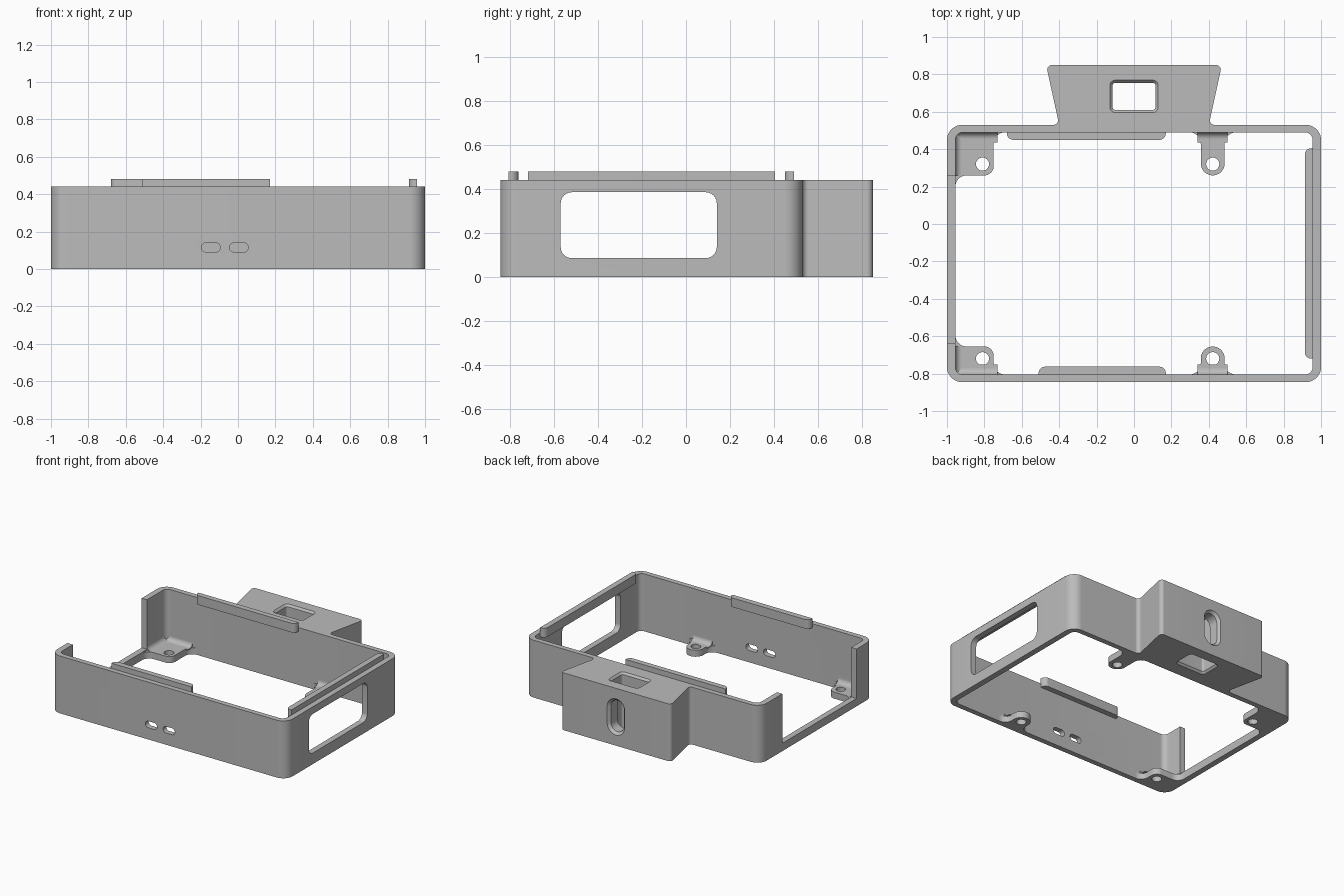
import bpy
import bmesh
import math
from mathutils import Vector

cube = bpy.data.objects.get("Cube")
if cube:
    bpy.data.objects.remove(cube)

grey = bpy.data.materials.new("plain_grey")
grey.use_nodes = True
grey.diffuse_color = (0.5, 0.5, 0.5, 1)
grey.node_tree.nodes["Principled BSDF"].inputs["Base Color"].default_value = (0.5, 0.5, 0.5, 1)

HEIGHT, BAR, BOSS = 0.44, 0.06, 0.05
SIDE, FRONT, BACK = 0.955, -0.805, 0.49      # inner wall faces
OUT_FRONT, OUT_BACK, REAR = -0.845, 0.53, 0.85


def rounded(corners, steps=8):
    """Outline from (u, v, radius) corners, convex or concave."""
    pts = []
    n = len(corners)
    for i, (u, v, r) in enumerate(corners):
        p = Vector((u, v))
        if r == 0:
            pts.append(p)
            continue
        a = (Vector(corners[i - 1][:2]) - p).normalized()
        b = (Vector(corners[(i + 1) % n][:2]) - p).normalized()
        half = a.angle(b) / 2
        centre = p + (a + b).normalized() * r / math.sin(half)
        start = p + a * r / math.tan(half) - centre
        end = p + b * r / math.tan(half) - centre
        for k in range(steps + 1):
            pts.append(centre + start.lerp(end, k / steps).normalized() * r)
    return [p for i, p in enumerate(pts) if (p - pts[i - 1]).length > 1e-4]


def box(u0, u1, v0, v1, r=0):
    return rounded([(u0, v0, r), (u1, v0, r), (u1, v1, r), (u0, v1, r)])


def prism(name, outline, lo, hi, axis="z", far=None):
    """Extrude an outline along an axis; far gives a different end outline."""
    place = {"x": lambda p, w: (w, p.x, p.y),
             "y": lambda p, w: (p.x, w, p.y),
             "z": lambda p, w: (p.x, p.y, w)}[axis]
    bm = bmesh.new()
    a = [bm.verts.new(place(p, lo)) for p in outline]
    b = [bm.verts.new(place(p, hi)) for p in far or outline]
    bm.faces.new(a)
    bm.faces.new(b[::-1])
    for i in range(len(a)):
        bm.faces.new((a[i - 1], b[i - 1], b[i], a[i]))
    bmesh.ops.recalc_face_normals(bm, faces=bm.faces)
    mesh = bpy.data.meshes.new(name)
    bm.to_mesh(mesh)
    bm.free()
    mesh.materials.append(grey)
    obj = bpy.data.objects.new(name, mesh)
    bpy.context.collection.objects.link(obj)
    return obj


def activate(obj):
    bpy.ops.object.select_all(action="DESELECT")
    obj.select_set(True)
    bpy.context.view_layer.objects.active = obj


def cut(obj, *args, **kw):
    """Subtract a prism from an object."""
    cutter = prism("cutter", *args, **kw)
    cutter.hide_render = True
    activate(obj)
    mod = obj.modifiers.new("cut", "BOOLEAN")
    mod.operation = "DIFFERENCE"
    mod.solver = "EXACT"
    mod.object = cutter
    bpy.ops.object.modifier_apply(modifier=mod.name)
    bpy.data.objects.remove(cutter)


def smooth(obj):
    activate(obj)
    bpy.ops.object.shade_smooth_by_angle(angle=math.radians(30))


# Frame walls together with the flared rear block
frame = prism("frame", rounded([
    (-1, OUT_FRONT, 0.08), (1, OUT_FRONT, 0.08), (1, OUT_BACK, 0.08),
    (0.4, OUT_BACK, 0.025), (0.47, REAR, 0.025), (-0.47, REAR, 0.025),
    (-0.4, OUT_BACK, 0.025), (-1, OUT_BACK, 0.08)]), 0, HEIGHT)
cut(frame, box(-SIDE, SIDE, FRONT, BACK, 0.04), -0.1, 0.6)

# Window in one side, open bay in the other
cut(frame, box(-0.57, 0.14, 0.085, 0.385, 0.05), 0.9, 1.1, axis="x")
cut(frame, box(-0.64, 0.26, BAR, 0.6), -1.1, -0.9, axis="x")

# Two small slots through the front wall
for x in (-0.145, 0.005):
    cut(frame, box(x - 0.05, x + 0.05, 0.09, 0.14, 0.0249), -0.9, -0.75, axis="y")

# Vertical passage through the rear block with eased mouths
hole = box(-0.115, 0.115, 0.61, 0.755, 0.015)
mouth = box(-0.13, 0.13, 0.595, 0.77, 0.03)
cut(frame, hole, -0.1, 0.6)
cut(frame, hole, HEIGHT - 0.015, HEIGHT + 0.001, far=mouth)
cut(frame, mouth, -0.001, 0.015, far=hole)

# Upright slot from the rear face into the passage
slot = box(-0.055, 0.055, 0.1, 0.34, 0.0549)
slot_mouth = box(-0.075, 0.075, 0.08, 0.36, 0.0749)
cut(frame, slot, 0.69, 0.9, axis="y")
cut(frame, slot, REAR - 0.02, REAR + 0.001, axis="y", far=slot_mouth)
smooth(frame)


def root_fillet(name, wall, s, lo, hi, axis):
    """Concave strip where a boss meets a wall."""
    r, z = 0.035, BOSS - 0.005
    smooth(prism(name, rounded([
        (wall - s * 0.005, z, 0), (wall + s * 0.055, z, 0),
        (wall + s * 0.055, BOSS, 0), (wall, BOSS, r),
        (wall, BOSS + 0.055, 0), (wall - s * 0.005, BOSS + 0.055, 0)]),
        lo, hi, axis))


# Screw bosses on the floor level, one pair at each long wall
for side, wall, s, tip, hole_y in (("front", FRONT, 1, -0.655, -0.72),
                                   ("back", BACK, -1, 0.26, 0.32)):
    inside = wall - s * 0.01
    corner = prism(side + "_corner_boss", rounded([
        (-SIDE - 0.01, inside, 0), (-SIDE - 0.01, tip + s * 0.08, 0),
        (-SIDE, tip + s * 0.08, 0), (-SIDE, tip, 0.06), (-0.75, tip, 0.05),
        (-0.75, wall, 0.06), (-0.67, wall, 0), (-0.67, inside, 0)]), 0, BOSS)
    tongue = prism(side + "_tongue_boss", rounded([
        (0.27, inside, 0), (0.27, wall, 0), (0.357, wall, 0.06),
        (0.357, tip, 0.0635), (0.485, tip, 0.0635), (0.485, wall, 0.06),
        (0.57, wall, 0), (0.57, inside, 0)]), 0, BOSS)
    for boss, x in ((corner, -0.81), (tongue, 0.421)):
        cut(boss, box(x - 0.035, x + 0.035, hole_y - 0.035, hole_y + 0.035, 0.0349),
            -0.1, 0.2)
        smooth(boss)
    root_fillet(side + "_corner_fillet", wall, s, -SIDE, -0.73, "x")
    root_fillet(side + "_tongue_fillet", wall, s, 0.34, 0.5, "x")
    root_fillet(side + "_post_fillet", -SIDE, 1, min(wall, tip), max(wall, tip), "y")

# Locating lips standing above the rim
LOW, TOP, R = 0.41, 0.48, 0.035
lips = {
    "front_lip": [(-0.51, FRONT - 0.002, 0), (0.17, FRONT - 0.002, 0),
                  (0.17, -0.763, R), (-0.51, -0.763, R)],
    "back_lip": [(-0.68, BACK + 0.002, 0), (0.17, BACK + 0.002, 0),
                 (0.17, 0.45, R), (-0.68, 0.45, R)],
    "side_lip": [(SIDE + 0.002, -0.72, 0), (SIDE + 0.002, 0.405, 0),
                 (0.913, 0.405, R), (0.913, -0.72, R)],
}
for name, corners in lips.items():
    smooth(prism(name, rounded(corners), LOW, TOP))
